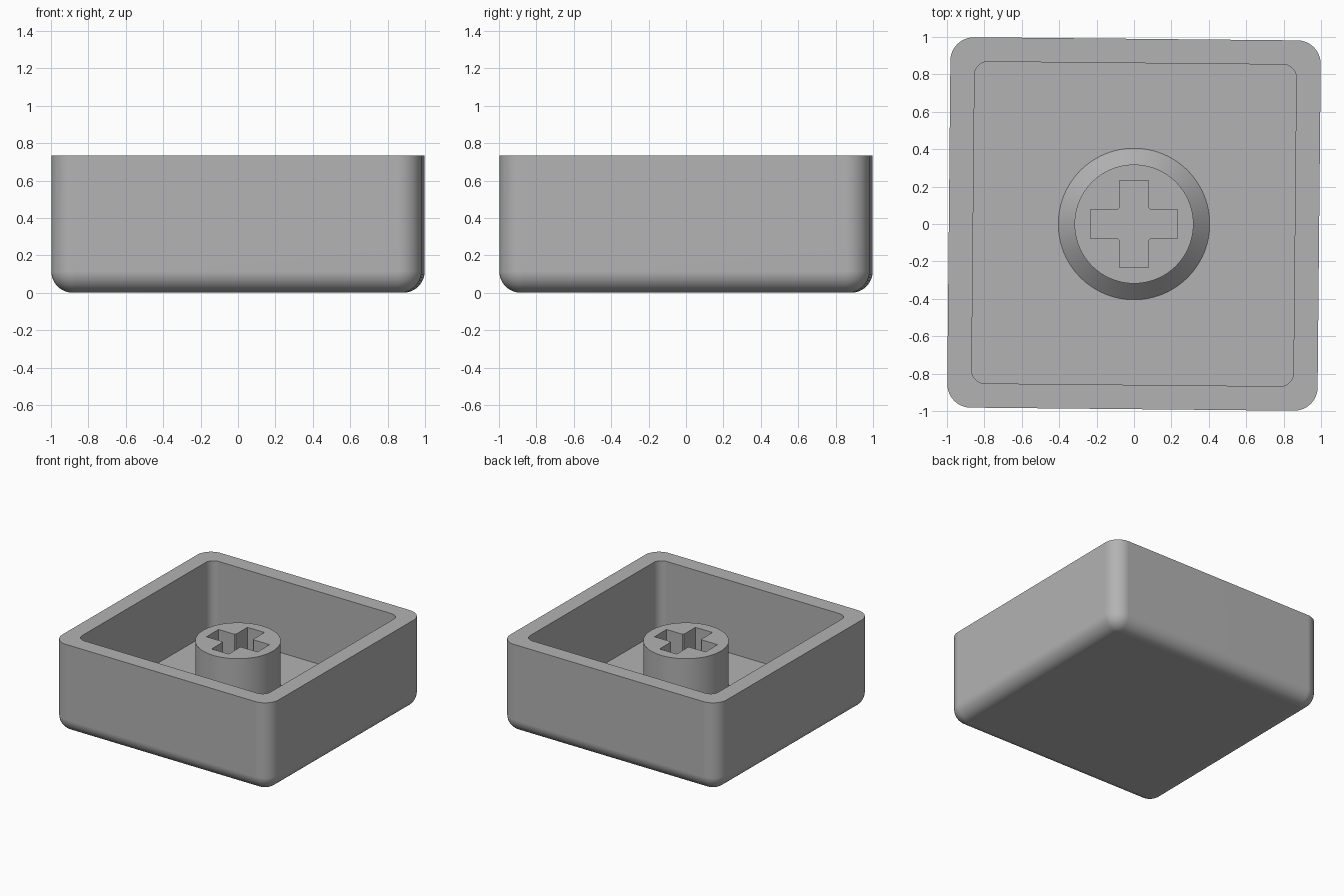
import bpy, bmesh
from math import pi, sin, cos, radians

if "Cube" in bpy.data.objects:
    bpy.data.objects.remove(bpy.data.objects["Cube"])

WALL_TOP, FLOOR, STEM_TOP = 0.735, 0.14, 0.625
HALF, CORNER, FILLET = 0.99, 0.125, 0.115
TURN = radians(-0.55)          # the shell is turned very slightly

grey = bpy.data.materials.new("plain grey")
grey.diffuse_color = (0.45, 0.45, 0.45, 1)
grey.use_nodes = True
grey.node_tree.nodes["Principled BSDF"].inputs["Base Color"].default_value = grey.diffuse_color


def rounded_square(half, radius, steps=10):
    """Corner arcs, counter-clockwise, turned by TURN."""
    pts = []
    for q in range(4):
        for i in range(steps + 1):
            a = pi / 2 * (q + i / steps)
            cx = (half - radius) * (1 if q in (0, 3) else -1)
            cy = (half - radius) * (1 if q < 2 else -1)
            x, y = cx + radius * cos(a), cy + radius * sin(a)
            pts.append((x * cos(TURN) - y * sin(TURN), x * sin(TURN) + y * cos(TURN)))
    return pts


def ring(bm, pts, z):
    return [bm.verts.new((x, y, z)) for x, y in pts]


def bridge(bm, a, b):
    n = len(a)
    for i in range(n):
        j = (i + 1) % n
        bm.faces.new((a[i], a[j], b[j], b[i]))


def finish(bm, name):
    mesh = bpy.data.meshes.new(name)
    bm.to_mesh(mesh)
    bm.free()
    mesh.materials.append(grey)
    obj = bpy.data.objects.new(name, mesh)
    bpy.context.collection.objects.link(obj)
    bpy.ops.object.select_all(action='DESELECT')
    obj.select_set(True)
    bpy.context.view_layer.objects.active = obj
    bpy.ops.object.shade_smooth_by_angle(angle=radians(30))
    mod = obj.modifiers.new("even_shading", 'WEIGHTED_NORMAL')
    mod.keep_sharp = True
    return obj


# Shell: rounded underside, straight walls, flat rim, square-edged cavity
bm = bmesh.new()
rings = []
for i in range(11):
    a = pi / 2 * i / 10
    inset = FILLET * (1 - sin(a))
    rings.append(ring(bm, rounded_square(HALF - inset, CORNER - inset),
                      FILLET * (1 - cos(a))))
rings.append(ring(bm, rounded_square(HALF, CORNER), WALL_TOP))
inner = rounded_square(0.86, 0.07)
rings.append(ring(bm, inner, WALL_TOP))
rings.append(ring(bm, inner, FLOOR))
for a, b in zip(rings, rings[1:]):
    bridge(bm, a, b)
bm.faces.new(rings[0][::-1])
bm.faces.new(rings[-1])
finish(bm, "shell")

# Stem: round post with a sloped foot and a cross-shaped socket
bm = bmesh.new()


def circle(r):
    return [(r * cos(2 * pi * i / 96), r * sin(2 * pi * i / 96)) for i in range(96)]


foot = ring(bm, circle(0.405), FLOOR)
neck = ring(bm, circle(0.318), FLOOR + 0.087)
top = ring(bm, circle(0.318), STEM_TOP)
bridge(bm, foot, neck)
bridge(bm, neck, top)

L, W, C = 0.232, 0.078, 0.008     # arm length, half width, eased inner corner
arm = [(L, -W), (L, W), (W + C, W), (W, W + C)]
cross = []
for q in range(4):
    for x, y in arm:
        for _ in range(q):
            x, y = -y, x
        cross.append((x, y))
socket_top = ring(bm, cross, STEM_TOP)
socket_base = ring(bm, cross, FLOOR)
bridge(bm, socket_top, socket_base)
edges = [bm.edges.get((r[i], r[(i + 1) % len(r)]))
         for r in (top, socket_top) for i in range(len(r))]
bmesh.ops.triangle_fill(bm, edges=edges, use_beauty=True, normal=(0, 0, 1))
finish(bm, "stem")
